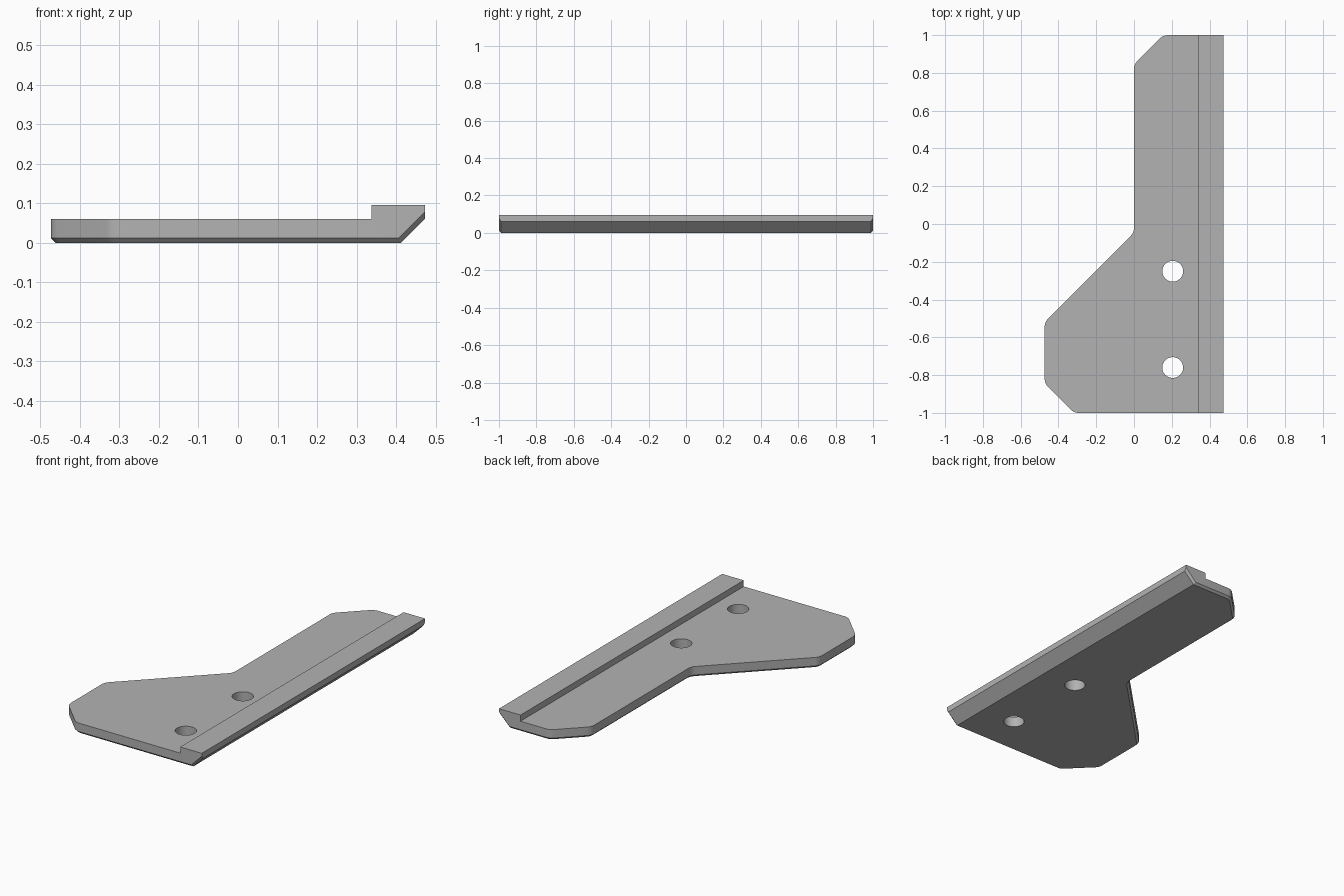
import bpy, bmesh, math
from mathutils import Vector

if "Cube" in bpy.data.objects:
    bpy.data.objects.remove(bpy.data.objects["Cube"], do_unlink=True)

HALF_W, HALF_L = 0.473, 1.0
PLATE_TOP, RAIL_TOP, RAIL_X = 0.06, 0.095, 0.338
FOOT_X, CHAMFER = 0.412, 0.012

grey = bpy.data.materials.new("plain grey")
grey.use_nodes = True
colour = (0.45, 0.45, 0.45, 1)
grey.diffuse_color = colour
grey.node_tree.nodes["Principled BSDF"].inputs["Base Color"].default_value = colour

# Plate outline, with small fillets on every corner of the left side
outline = [(HALF_W, -HALF_L), (HALF_W, HALF_L), (0.155, HALF_L), (0, 0.845),
           (0, -0.045), (-HALF_W, -0.52), (-HALF_W, -0.845), (-0.318, -HALF_L)]
bm = bmesh.new()
verts = [bm.verts.new((x, y, 0)) for x, y in outline]
bm.faces.new(verts)
bmesh.ops.bevel(bm, geom=verts[2:], offset=0.022, offset_type='OFFSET',
                segments=4, profile=0.5, affect='VERTICES')

# Thicken to the rail height
solid = bmesh.ops.extrude_face_region(bm, geom=bm.faces[:])
bmesh.ops.translate(bm, vec=(0, 0, RAIL_TOP),
                    verts=[g for g in solid["geom"] if isinstance(g, bmesh.types.BMVert)])
bmesh.ops.recalc_face_normals(bm, faces=bm.faces[:])

# Slice the sloping underside of the rail
cut = bmesh.ops.bisect_plane(bm, geom=bm.verts[:] + bm.edges[:] + bm.faces[:],
                             plane_co=(FOOT_X, 0, 0),
                             plane_no=Vector((1, 0, -1)).normalized(), clear_outer=True)
rim = [g for g in cut["geom_cut"] if isinstance(g, bmesh.types.BMEdge)]
bmesh.ops.edgeloop_fill(bm, edges=rim)
bmesh.ops.recalc_face_normals(bm, faces=bm.faces[:])

# Chamfer the lower rim: edges joining a down-facing face to an upright wall
bm.normal_update()


def is_lower_rim(edge):
    nz = sorted(f.normal.z for f in edge.link_faces)
    on_long_side = all(v.co.x > HALF_W - 0.001 for v in edge.verts)
    return len(nz) == 2 and nz[0] < -0.5 and abs(nz[1]) < 0.1 and not on_long_side


bmesh.ops.bevel(bm, geom=[e for e in bm.edges if is_lower_rim(e)], offset=CHAMFER,
                offset_type='OFFSET', segments=1, affect='EDGES')
bmesh.ops.recalc_face_normals(bm, faces=bm.faces[:])
mesh = bpy.data.meshes.new("bracket_plate")
bm.to_mesh(mesh)
bm.free()
mesh.materials.append(grey)
plate = bpy.data.objects.new("bracket_plate", mesh)
bpy.context.collection.objects.link(plate)


def subtract(cutter):
    """Cut a helper shape out of the plate and discard the helper."""
    cutter.hide_render = True
    cutter.data.materials.append(grey)
    mod = plate.modifiers.new("cut", 'BOOLEAN')
    mod.operation, mod.solver, mod.object = 'DIFFERENCE', 'EXACT', cutter
    bpy.ops.object.select_all(action='DESELECT')
    plate.select_set(True)
    bpy.context.view_layer.objects.active = plate
    bpy.ops.object.modifier_apply(modifier=mod.name)
    bpy.data.objects.remove(cutter, do_unlink=True)


# Step down from the rail to the plate surface
bpy.ops.mesh.primitive_cube_add(size=1, location=(RAIL_X - 1, 0, PLATE_TOP + 0.5))
step = bpy.context.object
step.name = "step_cutter"
step.scale = (2, 3, 1)
bpy.context.view_layer.update()
subtract(step)

# Two screw holes
for y in (-0.25, -0.76):
    bpy.ops.mesh.primitive_cylinder_add(vertices=48, radius=0.055, depth=1,
                                        location=(0.205, y, 0))
    bpy.context.object.name = "hole_cutter"
    subtract(bpy.context.object)

bpy.ops.object.shade_smooth_by_angle(angle=math.radians(30))
